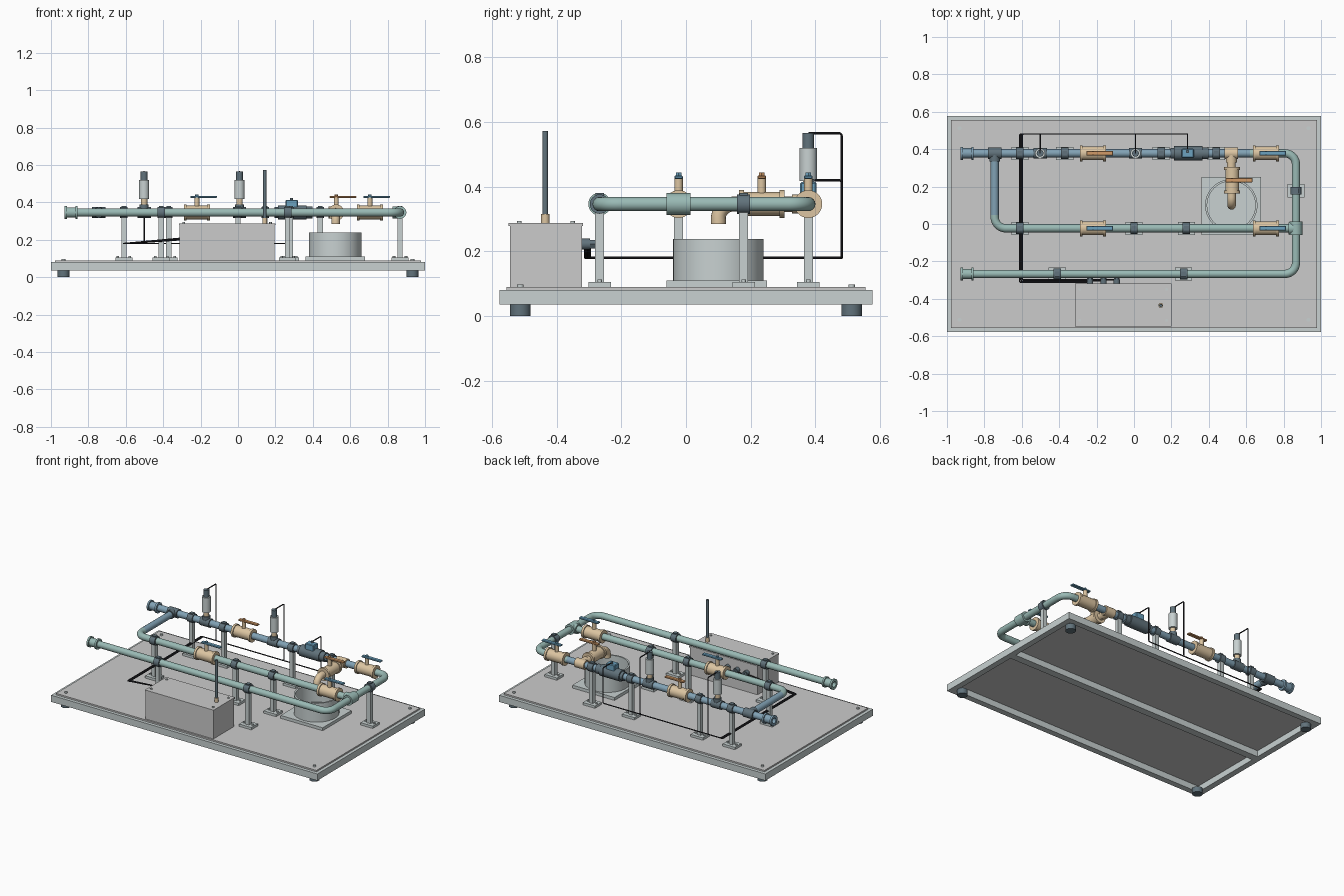
import bpy, bmesh, math
from mathutils import Vector

if "Cube" in bpy.data.objects:
    bpy.data.objects.remove(bpy.data.objects["Cube"])

def mat(name, r, g, b):
    m = bpy.data.materials.new(name)
    m.diffuse_color = (r, g, b, 1)
    m.use_nodes = True
    m.node_tree.nodes["Principled BSDF"].inputs["Base Color"].default_value = m.diffuse_color
    return m

BLUE = mat("pipe_blue", .22, .36, .46)
GREEN = mat("pipe_green", .32, .49, .46)
TAN = mat("brass_tan", .72, .56, .36)
DARK = mat("dark_fitting", .12, .17, .20)
LIGHT = mat("light_metal", .58, .64, .64)
BLACK = mat("cable_black", .02, .02, .025)
ORANGE = mat("handle_orange", .65, .33, .14)
HBLUE = mat("handle_blue", .15, .36, .52)

X, Y, Z = Vector((1, 0, 0)), Vector((0, 1, 0)), Vector((0, 0, 1))
PZ, PR = .346, .022                 # pipe height and radius
BACK, MID, FRONT, RIGHT, LEFT = .378, -.023, -.267, .866, -.745

def finish(name, bm, material):
    bmesh.ops.recalc_face_normals(bm, faces=bm.faces)
    me = bpy.data.meshes.new(name)
    bm.to_mesh(me)
    bm.free()
    if material:
        me.materials.append(material)
    ob = bpy.data.objects.new(name, me)
    bpy.context.collection.objects.link(ob)
    return ob

def box(name, lo, hi, material=None, bevel=0):
    bm = bmesh.new()
    bmesh.ops.create_cube(bm, size=1)
    lo, hi = Vector(lo), Vector(hi)
    for v in bm.verts:
        v.co = Vector([(a + b) / 2 + c * (b - a) for a, b, c in zip(lo, hi, v.co)])
    if bevel:
        bmesh.ops.bevel(bm, geom=bm.edges[:], offset=bevel, segments=1, affect='EDGES')
    return finish(name, bm, material)

def lathe(name, origin, axis, profile, material=None, ring=False, n=32):
    """Revolve (distance, radius) pairs about an axis; ring joins last to first."""
    bm = bmesh.new()
    q = Z.rotation_difference(axis)
    rings = [[bm.verts.new(Vector(origin) + q @ Vector((r * math.cos(2 * math.pi * i / n),
              r * math.sin(2 * math.pi * i / n), t))) for i in range(n)] for t, r in profile]
    pairs = list(zip(rings, rings[1:]))
    if ring:
        pairs.append((rings[-1], rings[0]))
    else:
        bm.faces.new(rings[0])
        bm.faces.new(rings[-1])
    for a, b in pairs:
        for i in range(n):
            j = (i + 1) % n
            bm.faces.new((a[i], a[j], b[j], b[i]))
    return finish(name, bm, material)

def cyl(name, origin, axis, t0, t1, r, material=None, n=32):
    return lathe(name, origin, axis, [(t0, r), (t1, r)], material, n=n)

def tube(name, pts, r, bend, material, res=6):
    """Round tube through points with rounded corners."""
    pts = [Vector(p) for p in pts]
    path = [pts[0]]
    for a, b, c in zip(pts, pts[1:], pts[2:]):
        p, q = b + (a - b).normalized() * bend, b + (c - b).normalized() * bend
        steps = 10 if bend > .02 else 3
        o = p + q - b
        for i in range(steps + 1):
            ang = math.pi / 2 * i / steps
            path.append(o + (p - o) * math.cos(ang) + (q - o) * math.sin(ang))
    path.append(pts[-1])
    cu = bpy.data.curves.new(name + "_path", 'CURVE')
    cu.dimensions, cu.bevel_depth, cu.bevel_resolution = '3D', r, res
    cu.use_fill_caps = False
    s = cu.splines.new('POLY')
    s.points.add(len(path) - 1)
    for sp, p in zip(s.points, path):
        sp.co = (*p, 1)
    tmp = bpy.data.objects.new("tmp", cu)
    bpy.context.collection.objects.link(tmp)
    me = bpy.data.meshes.new_from_object(tmp.evaluated_get(bpy.context.evaluated_depsgraph_get()))
    bpy.data.objects.remove(tmp)
    me.materials.clear()
    me.materials.append(material)
    ob = bpy.data.objects.new(name, me)
    bpy.context.collection.objects.link(ob)

# base: frame rails, deck plate, feet, corner screws
for s in (-1, 1):
    box("long_rail", (-1, min(s * .577, s * .537), .035), (1, max(s * .577, s * .537), .08), LIGHT)
    box("end_rail", (min(s, s * .96), -.537, .035), (max(s, s * .96), .537, .08), LIGHT)
    for t in (-1, 1):
        cyl("foot", (s * .933, t * .512, 0), Z, 0, .036, .032, DARK)
        cyl("deck_screw", (s * .933, t * .512, 0), Z, .088, .098, .01, LIGHT, 16)
box("centre_rail", (-.96, -.025, .035), (.96, .025, .08), LIGHT)
box("deck_plate", (-.978, -.555, .076), (.978, .555, .09))

# pipe runs
tube("inlet_pipe", [(-.915, BACK, PZ), (.62, BACK, PZ)], PR, 0, BLUE)
tube("left_branch_pipe", [(LEFT, BACK, PZ), (LEFT, MID + .07, PZ)], PR, 0, BLUE)
tube("middle_pipe", [(LEFT, MID + .07, PZ), (LEFT, MID, PZ), (RIGHT, MID, PZ)], PR, .06, GREEN)
tube("return_pipe", [(.62, BACK, PZ), (RIGHT, BACK, PZ), (RIGHT, FRONT, PZ), (-.915, FRONT, PZ)], PR, .06, GREEN)
for y, m in ((BACK, BLUE), (FRONT, GREEN)):
    lathe("pipe_end_collar", (-.927, y, PZ), X, [(0, .018), (0, .035), (.012, .035), (.012, .027),
          (.058, .027), (.058, .035), (.07, .035), (.07, .018)], m, ring=True)

# tees
def tee(name, x, y, run, branch, r, half, reach, material):
    o = (x, y, PZ)
    cyl(name + "_body", o, run, -half, half, r, material)
    cyl(name + "_branch", o, branch, 0, reach, r * .95, material)

tee("left_tee", LEFT, BACK, X, -Y, .03, .036, .045, DARK)
tee("right_tee", RIGHT, MID, Y, -X, .034, .037, .04, GREEN)
tee("drain_tee", .52, BACK, X, -Y, .031, .036, .05, TAN)

# pipe supports
def support(x, y, axis=X):
    box("support_foot", (x - .046, y - .035, .09), (x + .046, y + .035, .106), LIGHT)
    box("support_post", (x - .014, y - .014, .1), (x + .014, y + .014, PZ - .02), LIGHT)
    cyl("pipe_clamp", (x, y, PZ), axis, -.02, .02, .03, DARK)
    box("clamp_cap", (x - .013, y - .013, PZ + .02), (x + .013, y + .013, PZ + .034), DARK)
    for s in (-1, 1):
        cyl("support_bolt", (x + s * .032, y, 0), Z, .1, .113, .007, LIGHT, 12)

for x in (-.61, -.37, .145, .44):
    support(x, BACK)
for x in (-.61, 0, .28):
    support(x, MID)
for x in (-.41, .265):
    support(x, FRONT)
support(RIGHT, .178, Y)

# ball valves with lever handles
def valve(x, y, axis, handle):
    lathe("valve_body", (x, y, PZ), axis, [(-.07, .043), (-.055, .043), (-.055, .037), (.055, .037),
          (.055, .043), (.07, .043)], TAN)
    cyl("valve_stem", (x, y, 0), Z, .37, .426, .013, TAN)
    box("valve_lever", (x - .035, y - .013, .424), (x + .108, y + .013, .435), handle, .003)
    cyl("lever_nut", (x, y, 0), Z, .434, .443, .01, handle, 6)

valve(-.22, BACK, X, ORANGE)
valve(.705, BACK, X, HBLUE)
valve(-.22, MID, X, HBLUE)
valve(.705, MID, X, HBLUE)
valve(.525, .234, Y, ORANGE)

# drain spout and catch tank
cyl("drain_stub", (.52, .378, PZ), -Y, .03, .09, PR + .002, TAN)
tube("drain_spout", [(.522, .18, PZ), (.522, .1, PZ), (.522, .1, .285)], .023, .045, TAN)
box("tank_plate", (.362, -.06, .09), (.678, .25, .11), LIGHT)
lathe("catch_tank", (.52, .1, 0), Z, [(.108, 0.001), (.108, .14), (.238, .14), (.238, .129),
      (.122, .129), (.122, .001)], LIGHT, n=48)

# pressure sensors
for x in (-.502, .008):
    cyl("sensor_tee", (x, BACK, PZ), X, -.036, .036, .029, DARK)
    cyl("sensor_neck", (x, BACK, 0), Z, PZ, .39, .024, DARK)
    cyl("sensor_fitting", (x, BACK, 0), Z, .38, .42, .017, TAN)
    cyl("sensor_body", (x, BACK, 0), Z, .418, .52, .027, LIGHT)
    cyl("sensor_plug", (x, BACK, 0), Z, .52, .566, .018, DARK)

# flow meter
lathe("flow_meter", (.3, BACK, PZ), X, [(-.105, .029), (-.085, .029), (-.085, .038), (.065, .038),
      (.065, .031), (.098, .031)], DARK)
box("flow_meter_head", (.255, BACK - .025, PZ + .02), (.32, BACK + .025, .414), HBLUE, .004)

# control box
box("control_box", (-.312, -.544, .09), (.196, -.322, .28))
box("control_box_lid", (-.316, -.548, .278), (.2, -.318, .288))
for x in (-.29, .174):
    for y in (-.515, -.35):
        cyl("lid_screw", (x, y, 0), Z, .286, .294, .007, LIGHT, 12)
cyl("mast_base", (.143, -.435, 0), Z, .286, .316, .013, TAN)
cyl("mast", (.143, -.435, 0), Z, .31, .572, .0085, DARK)

# cables from each instrument to a gland on the box
for i, (x, top, gx) in enumerate(((-.502, .565, -.235), (.008, .565, -.163), (.286, .42, -.092))):
    d = i * .007
    start = (x, BACK, top) if i < 2 else (x, BACK + .01, .408)
    cx = -.612 + d
    pts = [start, (x, .481, top), (x, .481, .18), (cx, .481, .18), (cx, -.312 + d, .18)]
    if i == 2:
        pts[0] = (x, BACK + .02, top)
        cyl("meter_cable_plug", (x, BACK + .01, 0), Z, .41, .424, .009, DARK, 16)
    tube("sensor_cable", pts + [(gx, -.312 + d, .215)], .0037, .008, BLACK, 2)
    cyl("cable_gland", (gx, -.322, .222), Y, -.005, .026, .017, DARK, 24)
    cyl("gland_nut", (gx, -.322, .222), Y, .02, .042, .015, DARK, 6)

# smooth shading with sharp edges kept
for ob in bpy.context.scene.objects:
    ob.select_set(True)
    bpy.context.view_layer.objects.active = ob
bpy.ops.object.shade_smooth_by_angle(angle=math.radians(35))
